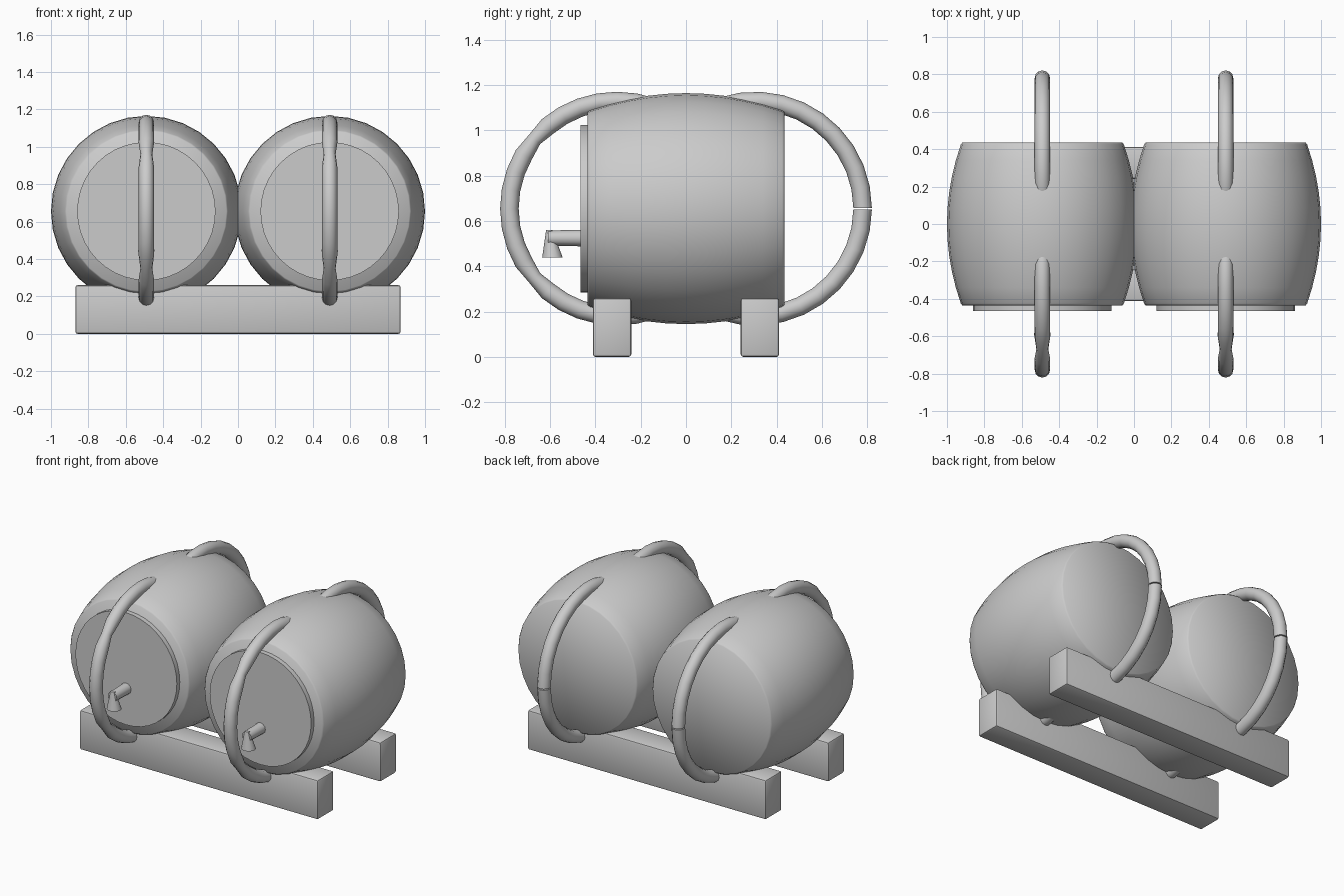
import bpy, bmesh, math

if "Cube" in bpy.data.objects:
    bpy.data.objects.remove(bpy.data.objects["Cube"])

grey = bpy.data.materials.new("light_grey")
grey.diffuse_color = (0.6, 0.6, 0.6, 1)
grey.use_nodes = True
grey.node_tree.nodes["Principled BSDF"].inputs["Base Color"].default_value = grey.diffuse_color
ZC, XC = 0.655, 0.49


def finish(name, bm, loc, smooth=True):
    bmesh.ops.recalc_face_normals(bm, faces=bm.faces)
    me = bpy.data.meshes.new(name)
    bm.to_mesh(me)
    bm.free()
    me.materials.append(grey)
    for p in me.polygons:
        p.use_smooth = smooth
    ob = bpy.data.objects.new(name, me)
    ob.location = loc
    bpy.context.collection.objects.link(ob)
    return ob


def lathe(name, profile, loc, sides=32):
    """Solid of revolution about y from (radius, y) points, ends closed by fans."""
    bm = bmesh.new()
    rings = [[bm.verts.new((r * math.cos(2 * math.pi * i / sides), y,
                            r * math.sin(2 * math.pi * i / sides)))
              for i in range(sides)] for r, y in profile]
    for a, b in zip(rings, rings[1:]):
        for i in range(sides):
            j = (i + 1) % sides
            bm.faces.new((a[i], a[j], b[j], b[i]))
    for ring, y in ((rings[0], profile[0][1]), (rings[-1], profile[-1][1])):
        c = bm.verts.new((0, y, 0))
        for i in range(sides):
            bm.faces.new((ring[i], ring[(i + 1) % sides], c))
    return finish(name, bm, loc)


def arc_tube(name, x, cy, a0, a1, pinches=(), steps=12, sides=12):
    """Tube along an arc in the yz plane, slightly pinched at given angles."""
    bm = bmesh.new()
    rings = []
    for k in range(steps + 1):
        deg = a0 + (a1 - a0) * k / steps
        a = math.radians(deg)
        r = 0.041
        if any(abs(deg - p) < 6 for p in pinches):
            r = 0.032
        ring = []
        for i in range(sides):
            t = 2 * math.pi * i / sides
            d = 0.475 + r * math.cos(t)
            ring.append(bm.verts.new((r * math.sin(t), d * math.cos(a), d * math.sin(a))))
        rings.append(ring)
    for a, b in zip(rings, rings[1:]):
        for i in range(sides):
            j = (i + 1) % sides
            bm.faces.new((a[i], a[j], b[j], b[i]))
    bm.faces.new(rings[0])
    bm.faces.new(rings[-1])
    ob = finish(name, bm, (x, cy, ZC))
    sharpen(ob)


def sharpen(ob, deg=50):
    bpy.ops.object.select_all(action='DESELECT')
    ob.select_set(True)
    bpy.context.view_layer.objects.active = ob
    bpy.ops.object.shade_smooth_by_angle(angle=math.radians(deg))


# bulging barrel profile with a slightly eased rim
ys = [-0.425 + 0.85 * i / 10 for i in range(11)]
barrel = [(0.428, -0.435)] + [(0.51 - 0.074 * (y / 0.425) ** 2, y) for y in ys] + [(0.428, 0.435)]

for side, x in (("left", -XC), ("right", XC)):
    lathe(side + "_barrel", barrel, (x, 0, ZC))
    # thin round lid on the front
    sharpen(lathe(side + "_lid", [(0.37, -0.466), (0.37, -0.43)], (x, 0, ZC), 40))
    # tap: pipe and flared spout
    sharpen(lathe(side + "_tap_pipe", [(0.033, -0.61), (0.037, -0.45)], (x, 0, 0.525), 12))
    bm = bmesh.new()
    bmesh.ops.create_cone(bm, cap_ends=True, segments=12, radius1=0.045, radius2=0.014, depth=0.12)
    for v in bm.verts:
        if v.co.z > 0:
            v.co.y -= 0.014
    sharpen(finish(side + "_tap_spout", bm, (x, -0.59, 0.5)))
    # hoop handles: front one is whole, back one is two halves meeting at a seam
    arc_tube(side + "_front_hoop", x, -0.305, 50, 310, (140, 220), 26)
    arc_tube(side + "_back_hoop_top", x, 0.305, 0.4, 130)
    arc_tube(side + "_back_hoop_bottom", x, 0.305, -130, -0.4)

# support beams
for name, y in (("front_beam", -0.3265), ("back_beam", 0.3265)):
    bm = bmesh.new()
    bmesh.ops.create_cube(bm, size=1)
    bmesh.ops.scale(bm, vec=(1.74, 0.17, 0.26), verts=bm.verts)
    bmesh.ops.bevel(bm, geom=bm.edges[:], offset=0.012, segments=2, profile=0.5, affect='EDGES')
    sharpen(finish(name, bm, (0, y, 0.13)), 30)
